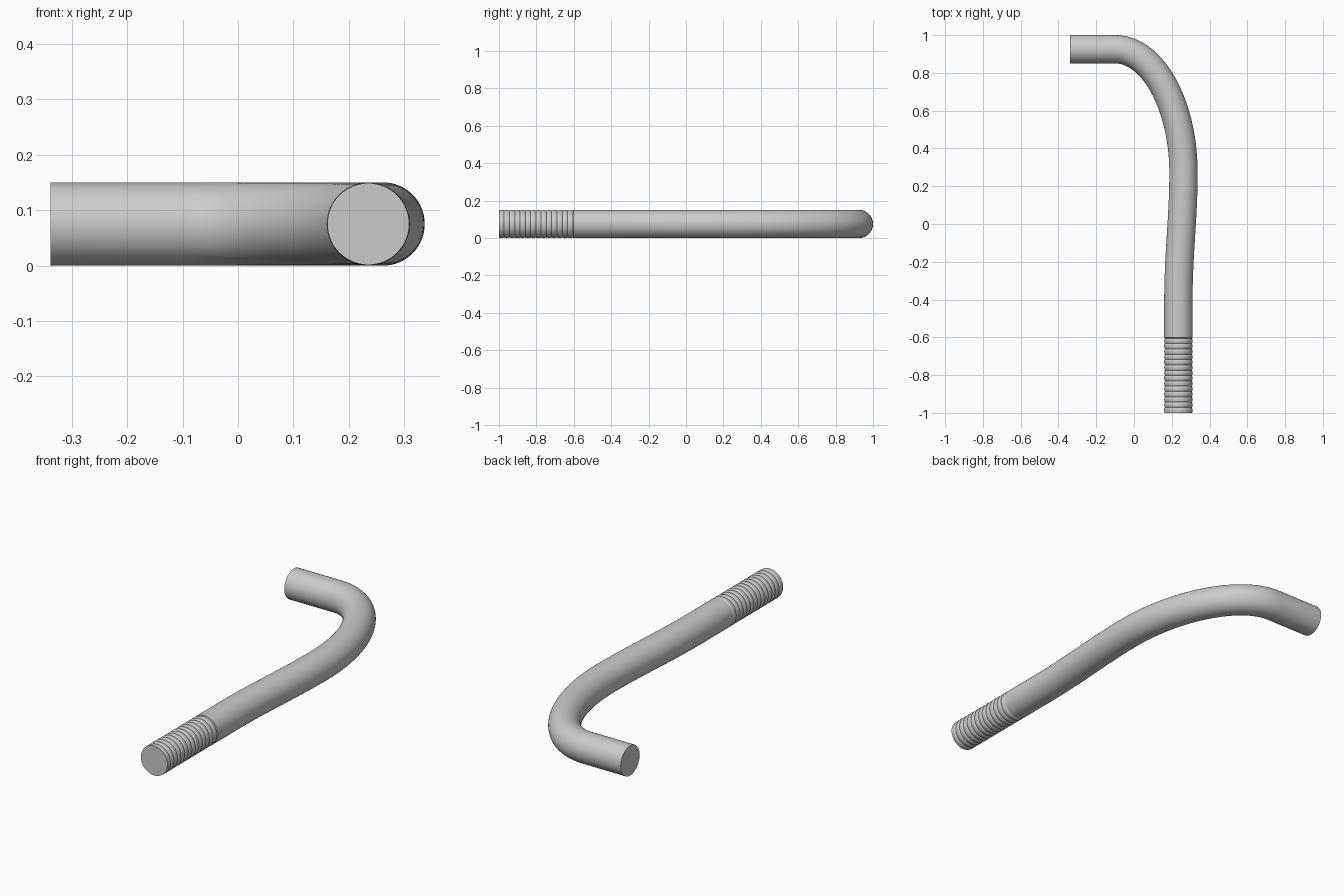
import bpy, bmesh, math
from mathutils import Vector
from mathutils.geometry import interpolate_bezier

if "Cube" in bpy.data.objects:
    bpy.data.objects.remove(bpy.data.objects["Cube"])

R, SIDES = 0.075, 64
THREAD_END, RIDGES, DEPTH = -0.605, 14, 0.004


def V(x, y):
    return Vector((x, y, R))


# Centre line with radius: short arm, wide bend, gentle return to the shank
path = [V(-0.338, 0.925)]
path += interpolate_bezier(V(-0.1, 0.925), V(0.1, 0.925), V(0.262, 0.63), V(0.262, 0.27), 40)
path += interpolate_bezier(V(0.262, 0.27), V(0.262, 0.03), V(0.235, -0.16), V(0.235, -0.4), 20)[1:]
stations = [(p, R) for p in path]

# Ridged end: rounded ridges separated by narrow grooves
pitch = (THREAD_END + 1) / RIDGES
stations.append((V(0.235, THREAD_END + 0.003), R))
for i in range(RIDGES):
    for t in (0, 0.12, 0.3, 0.5, 0.7, 0.88):
        r = R - DEPTH * abs(2 * t - 1) ** 3
        stations.append((V(0.235, THREAD_END - (i + t) * pitch), r))
stations.append((V(0.235, -1), R - DEPTH * 0.3))

# Sweep a circle along the stations
bm = bmesh.new()
rings = []
for i, (p, r) in enumerate(stations):
    a = stations[max(i - 1, 0)][0]
    b = stations[min(i + 1, len(stations) - 1)][0]
    d = (b - a).normalized()
    if i == 1:
        d = Vector((1, 0, 0))
    side = Vector((d.y, -d.x, 0))
    ring = []
    for k in range(SIDES):
        ang = 2 * math.pi * k / SIDES
        ring.append(bm.verts.new(p + r * (math.cos(ang) * side + Vector((0, 0, math.sin(ang))))))
    rings.append(ring)
for a, b in zip(rings, rings[1:]):
    for k in range(SIDES):
        n = (k + 1) % SIDES
        bm.faces.new((a[k], a[n], b[n], b[k]))
bm.faces.new(rings[0])
bm.faces.new(rings[-1])
bmesh.ops.recalc_face_normals(bm, faces=bm.faces)

mesh = bpy.data.meshes.new("bent_threaded_rod")
bm.to_mesh(mesh)
bm.free()
rod = bpy.data.objects.new("bent_threaded_rod", mesh)
bpy.context.collection.objects.link(rod)
bpy.context.view_layer.objects.active = rod
rod.select_set(True)
bpy.ops.object.shade_smooth_by_angle(angle=math.radians(30))
